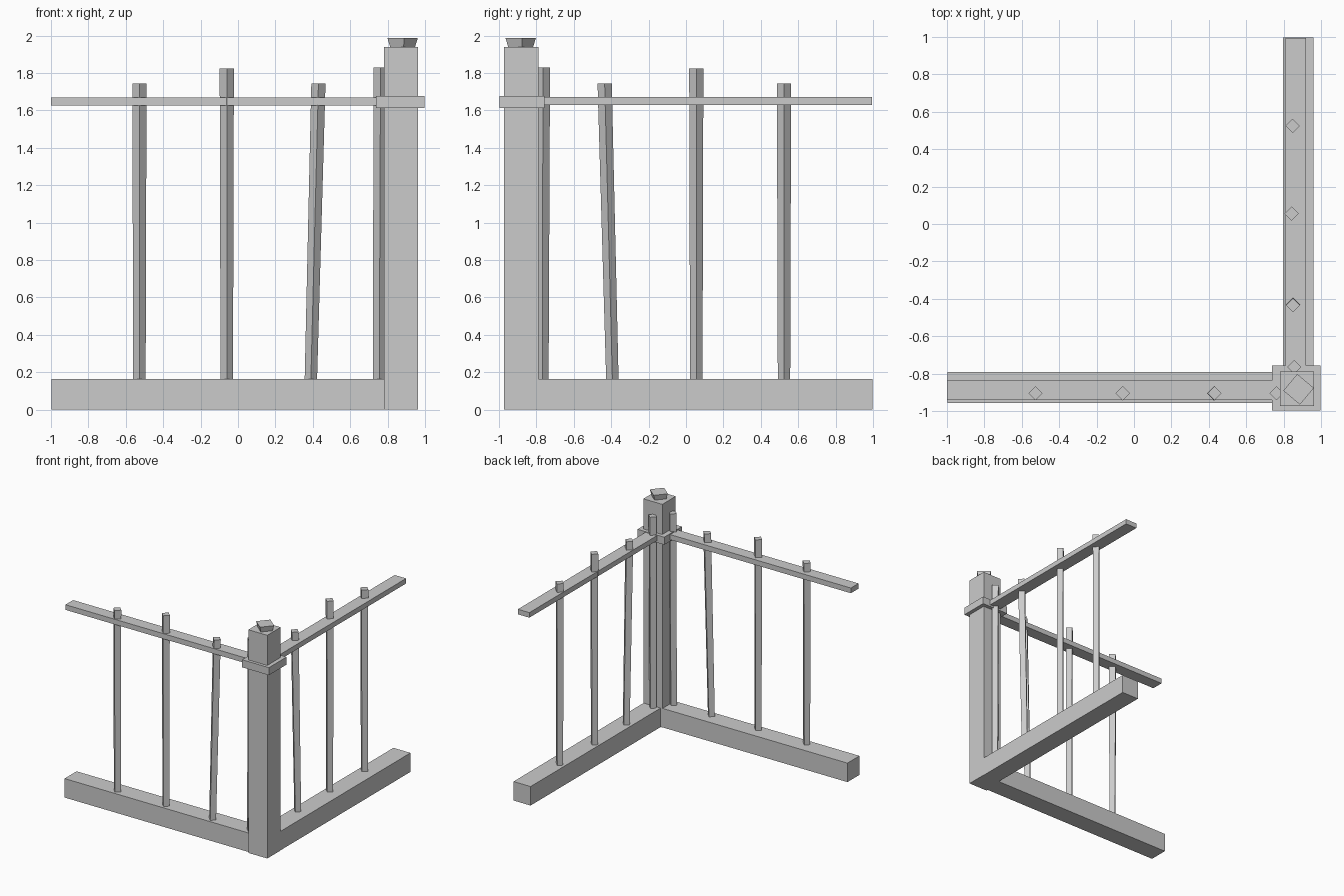
import bpy, bmesh, math
from mathutils import Matrix, Vector

cube = bpy.data.objects.get("Cube")
if cube:
    bpy.data.objects.remove(cube)

grey = bpy.data.materials.new("plain_grey")
grey.use_nodes = True
colour = (0.6, 0.6, 0.6, 1)
grey.diffuse_color = colour
grey.node_tree.nodes["Principled BSDF"].inputs["Base Color"].default_value = colour


def finish(name, bm):
    bmesh.ops.recalc_face_normals(bm, faces=bm.faces)
    mesh = bpy.data.meshes.new(name)
    bm.to_mesh(mesh)
    bm.free()
    mesh.materials.append(grey)
    bpy.context.collection.objects.link(bpy.data.objects.new(name, mesh))


def box(name, low, high):
    bm = bmesh.new()
    bmesh.ops.create_cube(bm, size=1)
    low, high = Vector(low), Vector(high)
    size = high - low
    for v in bm.verts:
        v.co = Vector([l + (c + 0.5) * s for l, c, s in zip(low, v.co, size)])
    finish(name, bm)


def diamond_post(name, foot, top, r_foot, r_top, turn=0):
    """Four-sided prism turned corner-on, leaning from foot to top."""
    bm = bmesh.new()
    bmesh.ops.create_cone(bm, cap_ends=True, segments=4, radius1=r_foot,
                          radius2=r_top, depth=1,
                          matrix=Matrix.Rotation(math.radians(turn), 4, 'Z'))
    foot, top = Vector(foot), Vector(top)
    for v in bm.verts:
        v.co = Vector((v.co.x, v.co.y, 0)) + foot.lerp(top, v.co.z + 0.5)
    finish(name, bm)


# Corner post with collar and twisted cap
box("corner_post", (0.78, -0.972, 0), (0.962, -0.788, 1.94))
box("post_collar", (0.738, -0.998, 1.612), (0.996, -0.756, 1.678))
diamond_post("post_cap", (0.88, -0.884, 1.93), (0.88, -0.884, 1.988), 0.064, 0.082, 5)

# Ground beams and handrails of the two wings
box("front_beam", (-0.998, -0.957, 0), (0.95, -0.792, 0.165))
box("side_beam", (0.796, -0.955, 0), (0.96, 0.998, 0.165))
box("front_rail", (-1, -0.942, 1.625), (0.85, -0.837, 1.67))
box("side_rail", (0.81, -0.85, 1.628), (0.92, 0.995, 1.672))

# Balusters: foot position along the wing, top position, height
front_bars = [(-0.527, -0.527, 1.745), (-0.06, -0.06, 1.825),
              (0.388, 0.43, 1.745), (0.755, 0.762, 1.83)]
for i, (foot, top, height) in enumerate(front_bars):
    diamond_post(f"front_baluster_{i + 1}", (foot, -0.905, 0.1),
                 (top, -0.905, height), 0.033, 0.038)

side_bars = [(0.524, 0.524, 1.745, 0.848), (0.055, 0.055, 1.825, 0.843),
             (-0.392, -0.435, 1.745, 0.85), (-0.768, -0.765, 1.83, 0.857)]
for i, (foot, top, height, x) in enumerate(side_bars):
    diamond_post(f"side_baluster_{i + 1}", (x, foot, 0.1),
                 (x, top, height), 0.033, 0.038)
